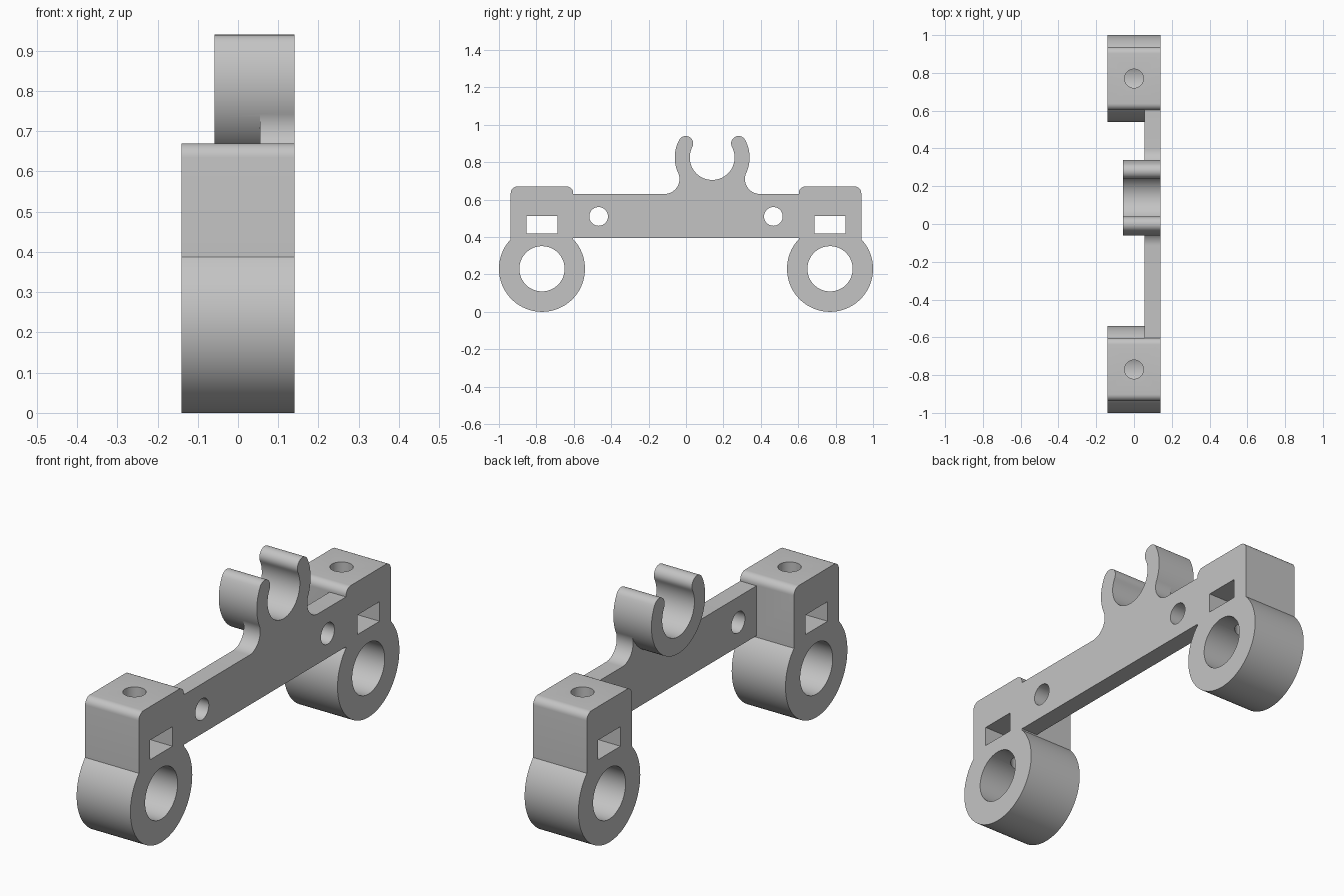
import bpy, bmesh
from math import sin, cos, radians, degrees, atan2

if "Cube" in bpy.data.objects:
    bpy.data.objects.remove(bpy.data.objects["Cube"], do_unlink=True)

grey = bpy.data.materials.new("plain grey")
grey.use_nodes = True
colour = (0.55, 0.55, 0.55, 1)
grey.diffuse_color = colour
grey.node_tree.nodes["Principled BSDF"].inputs["Base Color"].default_value = colour

BACK, FRONT = -0.14, 0.14      # full thickness along x
PLATE = 0.055                  # back of the thin web
CLIP_BACK = -0.058


def arc(y, z, r, start, end, n=24):
    angles = [radians(start + (end - start) * i / n) for i in range(n + 1)]
    return [(y + r * cos(a), z + r * sin(a)) for a in angles]


def prism(name, pts, x0=BACK, x1=FRONT):
    """Extrude a side profile (y, z) along x."""
    bm = bmesh.new()
    face = bm.faces.new([bm.verts.new((x0, y, z)) for y, z in pts])
    top = bmesh.ops.extrude_face_region(bm, geom=[face])["geom"]
    verts = [v for v in top if isinstance(v, bmesh.types.BMVert)]
    bmesh.ops.translate(bm, verts=verts, vec=(x1 - x0, 0, 0))
    bmesh.ops.recalc_face_normals(bm, faces=bm.faces)
    mesh = bpy.data.meshes.new(name)
    bm.to_mesh(mesh)
    bm.free()
    mesh.materials.append(grey)
    obj = bpy.data.objects.new(name, mesh)
    bpy.context.collection.objects.link(obj)
    return obj


def disc(name, y, z, r, x0=BACK, x1=FRONT, n=64):
    return prism(name, arc(y, z, r, 0, 360, n)[:-1], x0, x1)


def combine(target, other, operation):
    mod = target.modifiers.new(operation.lower(), "BOOLEAN")
    mod.operation, mod.solver, mod.object = operation, "EXACT", other
    bpy.context.view_layer.objects.active = target
    bpy.ops.object.modifier_apply(modifier=mod.name)
    bpy.data.objects.remove(other, do_unlink=True)


# Thin web with concave fillets rising into the clip
cy, cz, mid, half = 0.14, 0.825, 0.16, 0.04
top, bottom, end, fillet = 0.63, 0.395, 0.65, 0.08
dy, dz = 0.255, 0.115
lean = degrees(atan2(dz, dy))
web = [(-end, bottom), (-end, top)]
web += arc(cy - dy, top + fillet, fillet, -90, lean, 16)
web += arc(cy, cz, mid, 180 + lean, 360 - lean)
web += arc(cy + dy, top + fillet, fillet, 180 - lean, 270, 16)
web += [(end, top), (end, bottom)]
bracket = prism("bracket", web, PLATE, FRONT)

# Open snap clip with rounded tips
tip = 28
clip = arc(cy, cz, mid + half, 180 - tip, 360 + tip, 56)
clip += arc(cy + mid * cos(radians(tip)), cz + mid * sin(radians(tip)),
            half, tip, tip + 180, 14)[1:-1]
clip += arc(cy, cz, mid - half, 360 + tip, 180 - tip, 56)
clip += arc(cy - mid * cos(radians(tip)), cz + mid * sin(radians(tip)),
            half, -tip, 180 - tip, 14)[1:-1]
combine(bracket, prism("clip", clip, CLIP_BACK, FRONT), "UNION")

for side in (-1, 1):
    y = 0.77 * side
    # Clamp block with rounded top corners, and the rod ring below it
    w, low, high, r = 0.167, 0.38, 0.67, 0.035
    block = [(y - w, low), (y + w, low)]
    block += arc(y + w - r, high - r, r, 0, 90, 8)
    block += arc(y - w + r, high - r, r, 90, 180, 8)
    combine(bracket, prism("clamp_block", block), "UNION")
    combine(bracket, disc("rod_ring", y, 0.23, 0.23, n=96), "UNION")

for side in (-1, 1):
    y = 0.77 * side
    # Rod bore, nut slot and web hole
    combine(bracket, disc("bore", y, 0.23, 0.121, -0.3, 0.3), "DIFFERENCE")
    slot = [(y - 0.083, 0.42), (y + 0.083, 0.42), (y + 0.083, 0.512), (y - 0.083, 0.512)]
    combine(bracket, prism("nut_slot", slot, -0.3, 0.3), "DIFFERENCE")
    combine(bracket, disc("web_hole", 0.467 * side, 0.51, 0.05, -0.3, 0.3, 40), "DIFFERENCE")
    # Vertical screw hole reaching the bore
    bpy.ops.mesh.primitive_cylinder_add(vertices=40, radius=0.05, depth=0.5,
                                        location=(0, y, 0.5))
    combine(bracket, bpy.context.object, "DIFFERENCE")

bpy.ops.object.select_all(action="DESELECT")
bracket.select_set(True)
bpy.context.view_layer.objects.active = bracket
bpy.ops.object.shade_smooth_by_angle(angle=radians(30))
